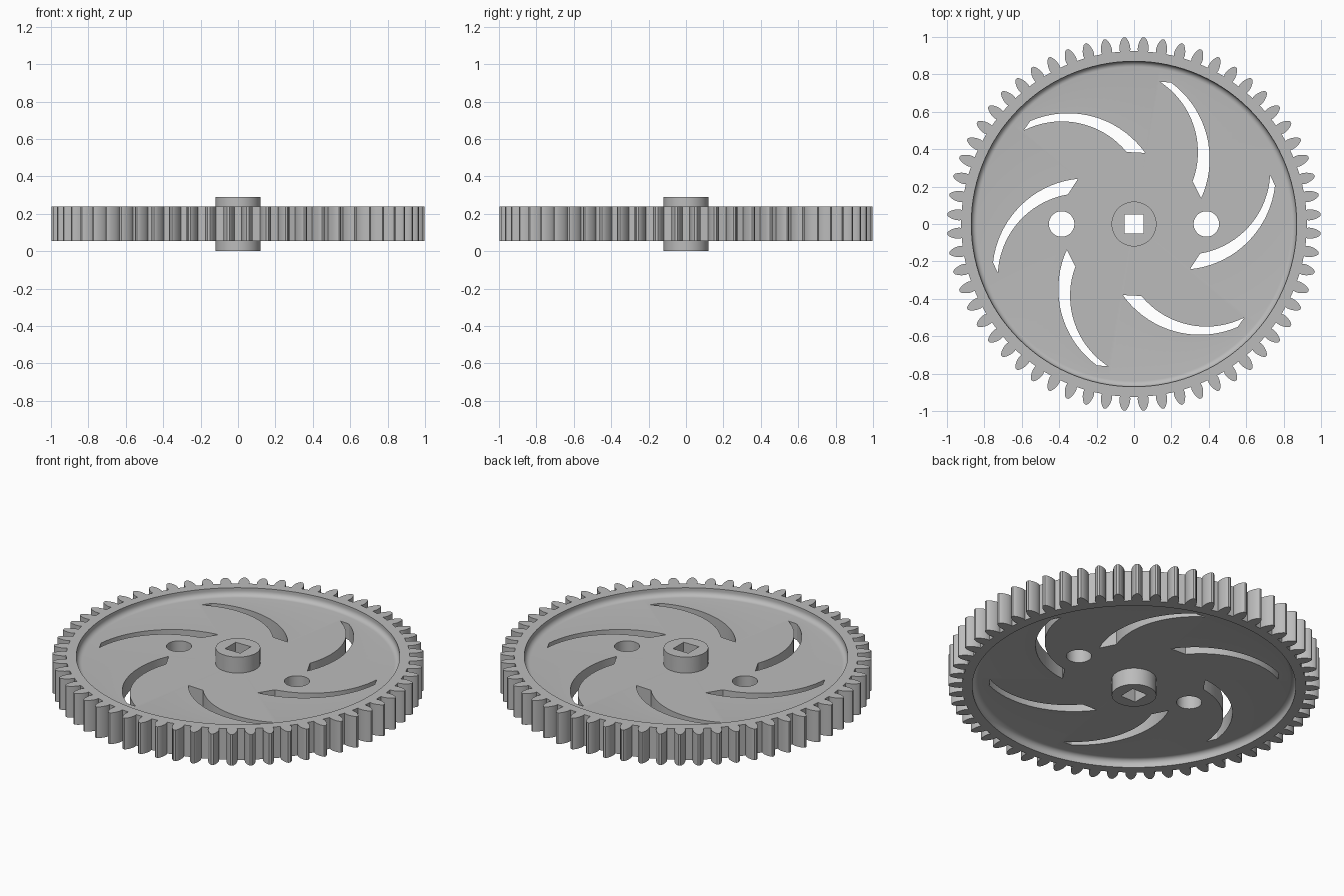
import bpy
import bmesh
from math import sin, cos, pi, radians
from mathutils import Vector, Matrix

cube = bpy.data.objects.get("Cube")
if cube:
    bpy.data.objects.remove(cube)

TEETH = 60
RIM_LOW, RIM_HIGH = 0.055, 0.24
WEB_LOW, WEB_HIGH = 0.1, 0.195
HUB_HIGH = 0.29

grey = bpy.data.materials.new("plain grey")
grey.use_nodes = True
colour = (0.5, 0.5, 0.5, 1)
grey.diffuse_color = colour
grey.node_tree.nodes["Principled BSDF"].inputs["Base Color"].default_value = colour


def make_object(name, bm):
    bmesh.ops.recalc_face_normals(bm, faces=bm.faces)
    mesh = bpy.data.meshes.new(name)
    bm.to_mesh(mesh)
    bm.free()
    mesh.materials.append(grey)
    obj = bpy.data.objects.new(name, mesh)
    bpy.context.collection.objects.link(obj)
    return obj


def prism(name, outline, low, high):
    """Extrude a flat outline between two heights."""
    bm = bmesh.new()
    face = bm.faces.new([bm.verts.new((x, y, low)) for x, y in outline])
    grown = bmesh.ops.extrude_face_region(bm, geom=[face])["geom"]
    verts = [g for g in grown if isinstance(g, bmesh.types.BMVert)]
    bmesh.ops.translate(bm, verts=verts, vec=(0, 0, high - low))
    return make_object(name, bm)


def lathe(name, profile, steps=120):
    """Turn a radius/height profile around the vertical axis."""
    bm = bmesh.new()
    verts = [bm.verts.new((r, 0, z)) for r, z in profile]
    edges = [bm.edges.new(pair) for pair in zip(verts, verts[1:])]
    bmesh.ops.spin(bm, geom=verts + edges, axis=(0, 0, 1), cent=(0, 0, 0),
                   angle=2 * pi, steps=steps)
    bmesh.ops.remove_doubles(bm, verts=bm.verts, dist=0.0001)
    return make_object(name, bm)


def circle(radius, x=0, count=64):
    return [(x + radius * cos(2 * pi * i / count), radius * sin(2 * pi * i / count))
            for i in range(count)]


def arc(a, b, c, count=18):
    """Points on the circle running from a through b to c."""
    a, b, c = Vector(a), Vector(b), Vector(c)
    u, v = b - a, c - a
    d = 2 * (u.x * v.y - u.y * v.x)
    centre = a + Vector((v.y * u.dot(u) - u.y * v.dot(v),
                         u.x * v.dot(v) - v.x * u.dot(u))) / d
    start = a - centre
    sweep = -start.angle_signed(c - centre)
    return [centre + Matrix.Rotation(sweep * i / count, 2) @ start
            for i in range(count + 1)]


def combine(target, tool, operation):
    mod = target.modifiers.new(operation, 'BOOLEAN')
    mod.operation = operation
    mod.solver = 'EXACT'
    mod.object = tool
    bpy.context.view_layer.objects.active = target
    bpy.ops.object.modifier_apply(modifier=mod.name)
    bpy.data.objects.remove(tool)


# Toothed blank: each tooth swells from the root and rounds off at the tip
half_tooth = [(0.924, 0.027), (0.935, 0.0295), (0.95, 0.029), (0.965, 0.0255),
              (0.98, 0.02), (0.992, 0.013), (0.999, 0.006)]
tooth = [(r, -w) for r, w in half_tooth] + [(r, w) for r, w in reversed(half_tooth)]
outline = []
for i in range(TEETH):
    middle = 2 * pi * (i + 0.5) / TEETH
    outline += [(r * cos(middle + w / r), r * sin(middle + w / r)) for r, w in tooth]
gear = prism("gear_wheel", outline, RIM_LOW, RIM_HIGH)

# Recesses on both faces, with a filleted foot to the rim wall
fillet = 0.03
for floor, side in ((WEB_HIGH, 1), (WEB_LOW, -1)):
    profile = [(0, floor)]
    for i in range(7):
        t = pi / 2 * i / 6
        profile.append((0.87 - fillet + fillet * sin(t),
                        floor + side * fillet * (1 - cos(t))))
    profile += [(0.87, floor + side * 0.1), (0, floor + side * 0.1)]
    combine(gear, lathe("recess_cutter", profile), 'DIFFERENCE')

# Central hub
combine(gear, prism("hub", circle(0.12), 0, HUB_HIGH), 'UNION')

# Square axle hole and two round holes
s = 0.05
square = [(-s, -s), (s, -s), (s, s), (-s, s)]
for hole in (square, circle(0.068, -0.387), circle(0.068, 0.387)):
    combine(gear, prism("hole_cutter", hole, -0.1, 0.4), 'DIFFERENCE')

# Six curved slots sweeping outwards
outer = arc((0.06, 0.38), (-0.28, 0.587), (-0.555, 0.55))
inner = arc((-0.59, 0.50), (-0.33, 0.545), (-0.04, 0.385))
for i in range(6):
    turn = Matrix.Rotation(radians(60 * i), 2)
    slot = [turn @ p for p in outer + inner]
    combine(gear, prism("slot_cutter", slot, -0.1, 0.4), 'DIFFERENCE')

bpy.ops.object.select_all(action='DESELECT')
gear.select_set(True)
bpy.context.view_layer.objects.active = gear
bpy.ops.object.shade_smooth_by_angle(angle=radians(25))
